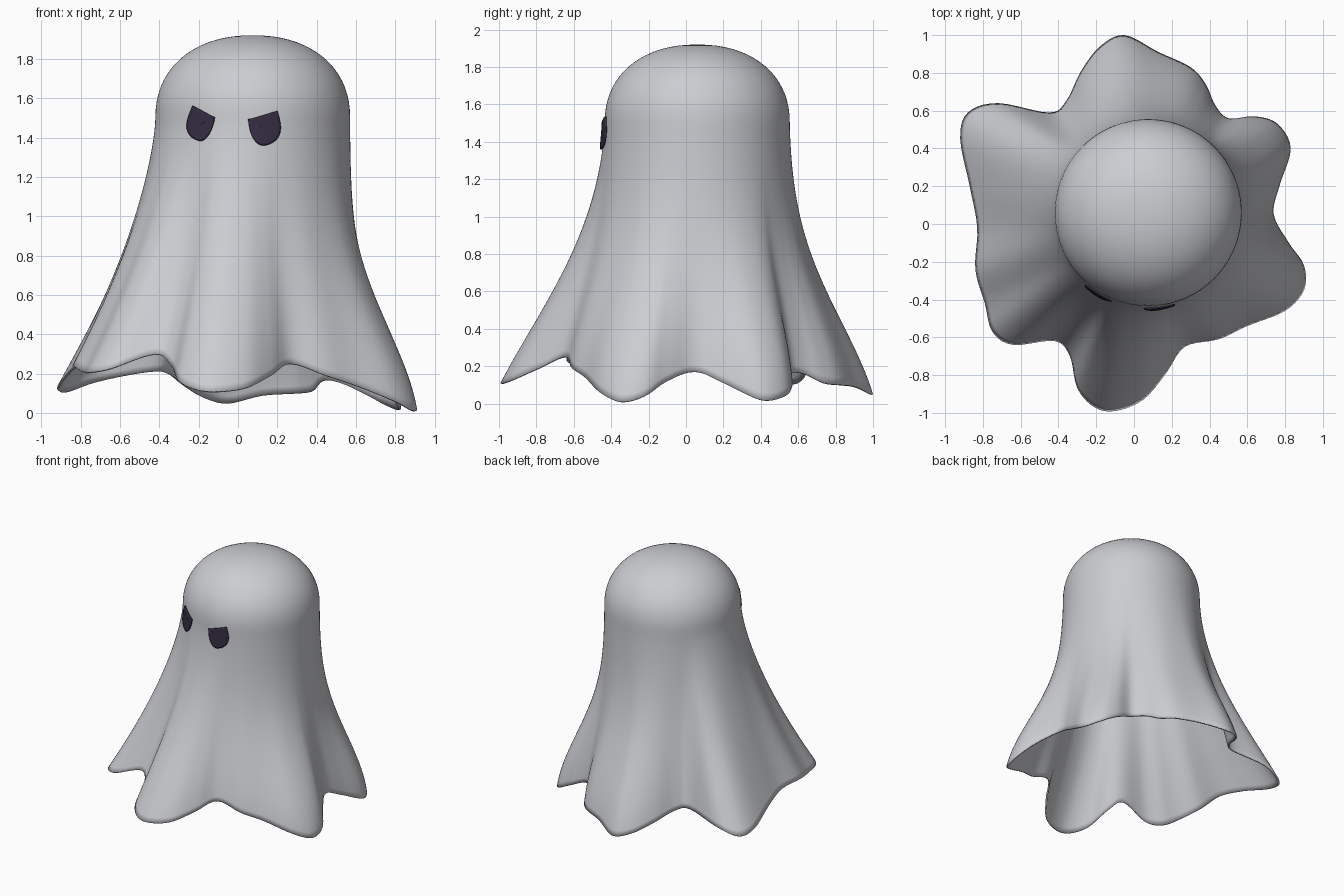
import bpy, bmesh, math
from mathutils import Vector

cube = bpy.data.objects.get("Cube")
if cube:
    bpy.data.objects.remove(cube)


def make_material(name, rgb, roughness):
    mat = bpy.data.materials.new(name)
    mat.use_nodes = True
    mat.diffuse_color = (*rgb, 1)
    shader = mat.node_tree.nodes["Principled BSDF"]
    shader.inputs["Base Color"].default_value = (*rgb, 1)
    shader.inputs["Roughness"].default_value = roughness
    return mat


def make_object(name, bm, mat):
    bmesh.ops.recalc_face_normals(bm, faces=bm.faces)
    mesh = bpy.data.meshes.new(name)
    bm.to_mesh(mesh)
    bm.free()
    mesh.materials.append(mat)
    obj = bpy.data.objects.new(name, mesh)
    bpy.context.collection.objects.link(obj)
    bpy.ops.object.select_all(action="DESELECT")
    obj.select_set(True)
    bpy.context.view_layer.objects.active = obj
    bpy.ops.object.shade_smooth_by_angle(angle=math.radians(50))
    return obj


def closed_spline(points, steps):
    """Closed Catmull-Rom curve through the points."""
    result = []
    count = len(points)
    for i in range(count):
        a, b, c, d = (Vector(points[(i + k) % count]) for k in (-1, 0, 1, 2))
        for j in range(steps):
            t = j / steps
            result.append(b + (c - a) * t / 2
                          + (a - b * 2.5 + c * 2 - d / 2) * t ** 2
                          + (b * 3 - a - c * 3 + d) * t ** 3 / 2)
    return result


def bridge_rings(bm, rings):
    for upper, lower in zip(rings, rings[1:]):
        for i in range(len(upper)):
            j = (i + 1) % len(upper)
            bm.faces.new((upper[i], lower[i], lower[j], upper[j]))


def cap_ring(bm, ring, centre):
    tip = bm.verts.new(centre)
    for i in range(len(ring)):
        bm.faces.new((tip, ring[i], ring[(i + 1) % len(ring)]))


cloth = make_material("pale grey cloth", (0.60, 0.61, 0.64), 0.8)
dark = make_material("dark violet", (0.035, 0.026, 0.055), 0.6)

# Hem of the sheet: lobes and notches, counterclockwise from the left side
HEM = [
    (.74, .05, .17), (.77, .2, .11), (.83, .4, .02), (.76, .53, .04),
    (.64, .57, .1), (.5, .56, .16), (.43, .63, .16), (.38, .74, .11),
    (.3, .83, .1), (.13, .91, .09), (-.05, 1, .05), (-.18, .94, .08),
    (-.28, .81, .14), (-.36, .65, .2), (-.45, .59, .21), (-.72, .64, .16),
    (-.88, .59, .11), (-.92, .45, .13), (-.87, .2, .2), (-.83, -.02, .24),
    (-.84, -.24, .24), (-.79, -.42, .21), (-.75, -.57, .21), (-.64, -.64, .23),
    (-.42, -.62, .3), (-.34, -.7, .24), (-.3, -.87, .16), (-.21, -.97, .12),
    (-.1, -.99, .11), (.05, -.93, .13), (.17, -.79, .19), (.27, -.65, .25),
    (.45, -.61, .19), (.6, -.54, .14), (.8, -.46, .06), (.9, -.35, .01),
    (.9, -.22, .04), (.82, -.1, .12),
]
CENTRE = Vector((0.075, 0.06, 0))
RADIUS, SHOULDER, TOP = 0.495, 1.5, 1.92
hem = closed_spline(HEM, 5)
directions = [Vector((p.x, p.y, 0)) - CENTRE for p in hem]
for direction in directions:
    direction.normalize()


def skirt_point(edge, direction, s):
    """Point on the drape, from the shoulder (s = 0) to the hem (s = 1)."""
    late = 0.75 * (s * s * (3 - 2 * s)) ** 2.2 + 0.25 * s * s
    early = s ** 1.5
    weight = 0.55 - 0.45 * direction.x - 0.15 * direction.y
    weight = min(1, max(0, weight))
    flare = late + (early - late) * weight
    point = (CENTRE + direction * RADIUS).lerp(edge, flare)
    point.z = SHOULDER + (edge.z - SHOULDER) * s
    return point


# Sheet: rounded head flowing into the draped skirt
bm = bmesh.new()
rings = []
DOME_ROWS, SKIRT_ROWS = 18, 36
for row in range(1, DOME_ROWS):
    angle = math.pi / 2 * (1 - row / DOME_ROWS)
    r = RADIUS * math.cos(angle) ** (2 / 2.2)
    z = SHOULDER + (TOP - SHOULDER) * math.sin(angle) ** (2 / 2.2)
    rings.append([bm.verts.new(CENTRE + d * r + Vector((0, 0, z)))
                  for d in directions])
for row in range(SKIRT_ROWS + 1):
    s = row / SKIRT_ROWS
    rings.append([bm.verts.new(skirt_point(p, d, s))
                  for p, d in zip(hem, directions)])
bridge_rings(bm, rings)
cap_ring(bm, rings[0], CENTRE + Vector((0, 0, TOP)))
sheet = make_object("sheet", bm, cloth)
thickness = sheet.modifiers.new("cloth thickness", "SOLIDIFY")
thickness.thickness = 0.012
thickness.offset = -1


# Eyes: rounded below, cut off by a slanting brow, wrapped onto the sheet
def make_eye(name, inner, outer, bottom, side):
    """Outline in x, z: inner and outer brow corners, then the round bowl."""
    corners = [Vector((x, 0, z)) for x, z in (inner, outer)]
    middle = (corners[0] + corners[1]) / 2
    low = Vector((bottom[0], 0, bottom[1]))
    bulge = Vector((side, 0, 0))
    outline = [corners[0].lerp(corners[1], i / 8) for i in range(8)]
    for i in range(25):
        angle = math.pi * i / 24
        across = (corners[1] - corners[0]) / 2
        fall = math.sin(angle) ** 0.85
        outline.append(middle + across * math.cos(angle)
                       + (low - middle) * fall
                       + bulge * math.sin(angle) * max(0, math.cos(angle)))
    centre = middle.lerp(low, 0.45)
    shift = Vector((0, -0.8, 0))
    bm = bmesh.new()
    rings = [[bm.verts.new(centre.lerp(p, k / 6) + shift) for p in outline]
             for k in range(1, 7)]
    bridge_rings(bm, rings)
    cap_ring(bm, rings[0], centre + shift)
    eye = make_object(name, bm, dark)
    wrap = eye.modifiers.new("wrap", "SHRINKWRAP")
    wrap.target = sheet
    wrap.wrap_method = "PROJECT"
    wrap.use_project_y = True
    wrap.use_positive_direction = True
    wrap.use_negative_direction = False
    wrap.wrap_mode = "ABOVE_SURFACE"
    wrap.offset = 0.012
    plate = eye.modifiers.new("plate", "SOLIDIFY")
    plate.thickness = 0.009
    plate.offset = 0


make_eye("left_eye", (.052, 1.49), (.197, 1.535), (.14, 1.36), .04)
make_eye("right_eye", (-.113, 1.50), (-.222, 1.56), (-.2, 1.385), -.04)
